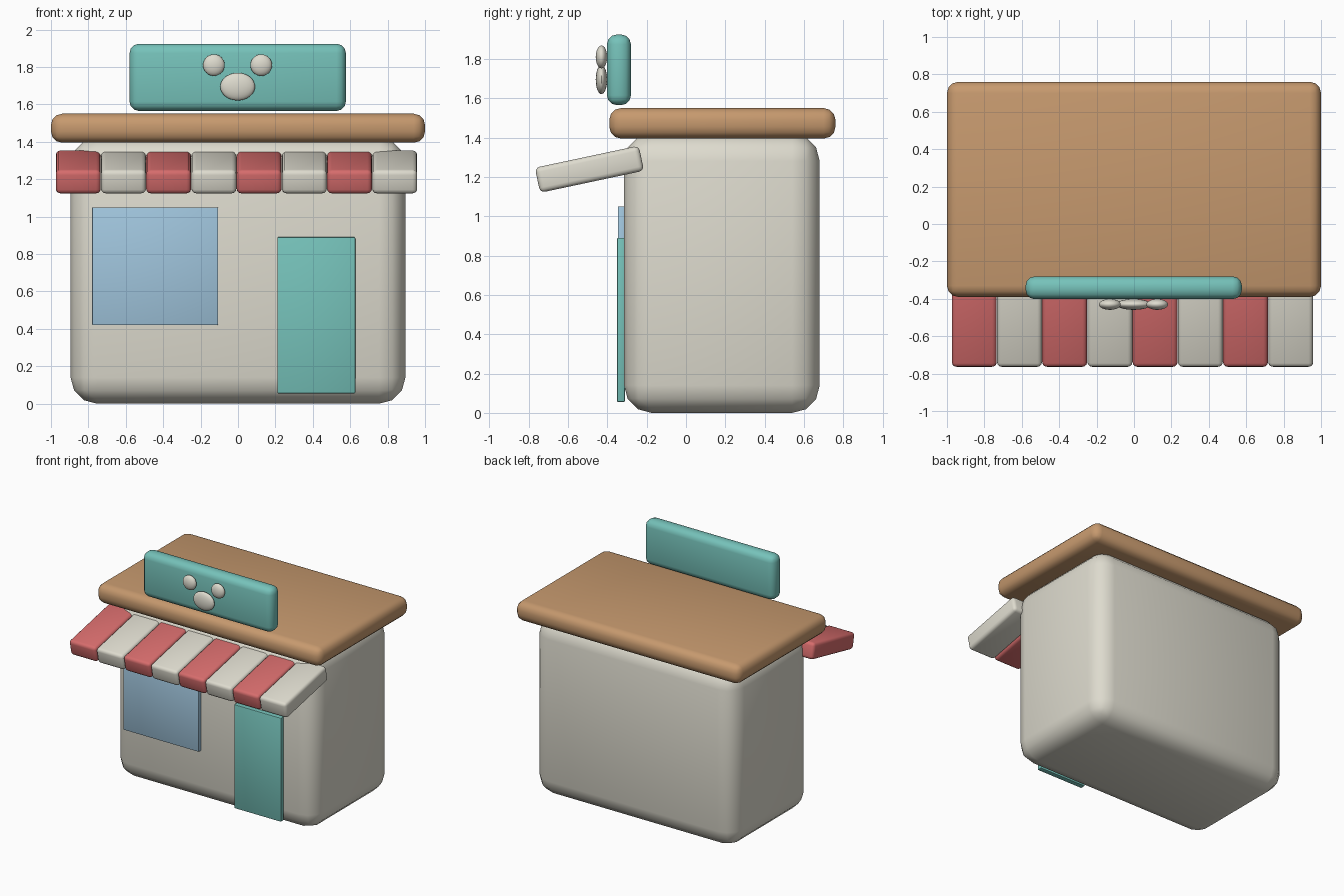
import bpy
import math

if "Cube" in bpy.data.objects:
    bpy.data.objects.remove(bpy.data.objects["Cube"])


def material(name, rgb):
    m = bpy.data.materials.new(name)
    m.diffuse_color = (*rgb, 1)
    m.use_nodes = True
    m.node_tree.nodes["Principled BSDF"].inputs["Base Color"].default_value = m.diffuse_color
    return m


CREAM = material("cream", (0.73, 0.71, 0.62))
TEAL = material("teal", (0.18, 0.54, 0.49))
BROWN = material("wood brown", (0.565, 0.319, 0.156))
RED = material("awning red", (0.672, 0.15, 0.15))
BLUE = material("window blue", (0.356, 0.565, 0.73))


def finish(ob, name, mat):
    ob.name = name
    ob.data.materials.append(mat)
    bpy.ops.object.shade_smooth_by_angle(angle=math.radians(40))


def box(name, mat, x, y, z, bevel, segments=3, tilt=0):
    """Rounded box spanning the (min, max) pairs x, y, z, tilted about x."""
    spans = (x, y, z)
    bpy.ops.mesh.primitive_cube_add(size=1, location=[(a + b) / 2 for a, b in spans])
    ob = bpy.context.object
    ob.scale = [b - a for a, b in spans]
    bpy.ops.object.transform_apply(location=False, rotation=False, scale=True)
    mod = ob.modifiers.new("Rounding", "BEVEL")
    mod.width, mod.segments, mod.limit_method = bevel, segments, "NONE"
    bpy.ops.object.modifier_apply(modifier=mod.name)
    ob.rotation_euler.x = tilt
    finish(ob, name, mat)


def pad(name, x, z, rx, rz):
    """Flattened ball on the sign face."""
    bpy.ops.mesh.primitive_uv_sphere_add(segments=24, ring_count=16, location=(x, -0.43, z))
    ob = bpy.context.object
    ob.scale = (rx, 0.029, rz)
    bpy.ops.object.transform_apply(location=False, rotation=False, scale=True)
    finish(ob, name, CREAM)


# Shop body and roof slab
box("shop_body", CREAM, (-0.895, 0.895), (-0.315, 0.68), (0, 1.42), 0.14)
box("roof", BROWN, (-1, 1), (-0.39, 0.76), (1.395, 1.55), 0.06)

# Door and window panels
box("door", TEAL, (0.21, 0.627), (-0.351, -0.311), (0.055, 0.89), 0.006, 2)
box("window", BLUE, (-0.78, -0.107), (-0.346, -0.311), (0.42, 1.05), 0.004, 2)

# Striped sloping awning
PITCH = 0.2417
for i in range(8):
    cx = -0.008 + (i - 3.5) * PITCH
    box(f"awning_stripe_{i + 1}", CREAM if i % 2 else RED,
        (cx - 0.12, cx + 0.12), (-0.761, -0.221), (1.174, 1.304),
        0.025, 3, math.radians(12))

# Sign board with paw-shaped pads
box("sign_board", TEAL, (-0.58, 0.577), (-0.402, -0.28), (1.565, 1.924), 0.05)
for side, x in (("left", -0.129), ("right", 0.124)):
    pad(f"toe_pad_{side}", x, 1.81, 0.058, 0.058)
pad("main_pad", -0.002, 1.695, 0.093, 0.074)
